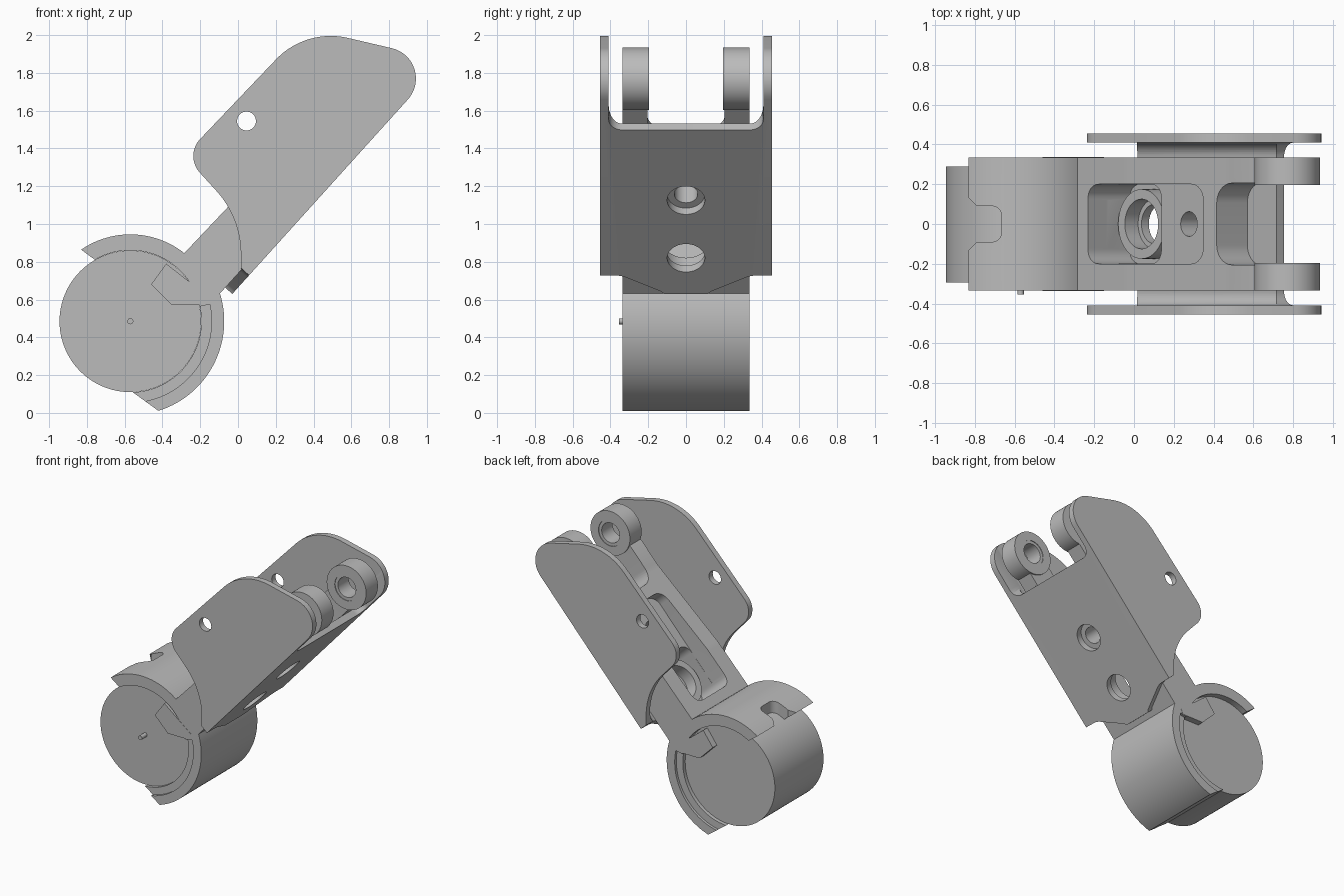
import bpy, bmesh, math
from mathutils import Matrix, Vector

cube = bpy.data.objects.get("Cube")
if cube:
    bpy.data.objects.remove(cube)

grey = bpy.data.materials.new("plain_grey")
grey.use_nodes = True
grey.diffuse_color = (0.5, 0.5, 0.5, 1)
grey.node_tree.nodes["Principled BSDF"].inputs["Base Color"].default_value = (0.5, 0.5, 0.5, 1)

WORLD = Matrix.Identity(4)
# Arm frame: x along the arm, z away from the channel floor
ARM = Matrix.Translation((-0.03, 0, 0.63)) @ Matrix.Rotation(math.radians(-47.9), 4, 'Y')
CX, CZ = -0.57, 0.485   # motor axis


def rounded(corners, steps=10):
    """Polygon from (a, b, radius) corners, with the corners filleted."""
    out = []
    for i, (a, b, r) in enumerate(corners):
        p = Vector((a, b))
        if r == 0:
            out.append(p)
            continue
        d0 = (Vector(corners[i - 1][:2]) - p).normalized()
        d1 = (Vector(corners[(i + 1) % len(corners)][:2]) - p).normalized()
        half = d0.angle(d1) / 2
        c = p + (d0 + d1).normalized() * r / math.sin(half)
        s = p + d0 * r / math.tan(half) - c
        e = p + d1 * r / math.tan(half) - c
        sweep = s.angle_signed(e)
        for k in range(steps + 1):
            out.append(c + Matrix.Rotation(-sweep * k / steps, 2) @ s)
    return out


def arc(r, a0, a1, n=40):
    angles = [math.radians(a0 + (a1 - a0) * k / n) for k in range(n + 1)]
    return [(CX + r * math.cos(a), CZ + r * math.sin(a)) for a in angles]


def circle(a, b, r, n=48):
    return [(a + r * math.cos(math.tau * k / n), b + r * math.sin(math.tau * k / n)) for k in range(n)]


def prism(name, pts, lo, hi, axis='Y', frame=WORLD):
    """Extrude a 2D outline along an axis of the given frame."""
    place = {'X': lambda a, b, t: (t, a, b),
             'Y': lambda a, b, t: (a, t, b),
             'Z': lambda a, b, t: (a, b, t)}[axis]
    bm = bmesh.new()
    face = bm.faces.new([bm.verts.new(place(p[0], p[1], lo)) for p in pts])
    ext = bmesh.ops.extrude_face_region(bm, geom=[face])
    move = Vector(place(0, 0, hi - lo))
    bmesh.ops.translate(bm, vec=move, verts=[g for g in ext["geom"] if isinstance(g, bmesh.types.BMVert)])
    bmesh.ops.recalc_face_normals(bm, faces=bm.faces)
    bm.transform(frame)
    me = bpy.data.meshes.new(name)
    bm.to_mesh(me)
    bm.free()
    me.materials.append(grey)
    ob = bpy.data.objects.new(name, me)
    bpy.context.collection.objects.link(ob)
    return ob


def boolean(ob, cutters, op='DIFFERENCE'):
    """Apply boolean operations and discard the cutters."""
    for c in cutters:
        m = ob.modifiers.new("cut", 'BOOLEAN')
        m.operation, m.solver, m.object = op, 'EXACT', c
        c.hide_render = True
    bpy.context.view_layer.update()
    ev = ob.evaluated_get(bpy.context.evaluated_depsgraph_get())
    ob.data = bpy.data.meshes.new_from_object(ev)
    ob.modifiers.clear()
    for c in cutters:
        bpy.data.objects.remove(c)
    return ob


def box2(a0, a1, b, r=0.0):
    return rounded([(a0, -b, r), (a1, -b, r), (a1, b, r), (a0, b, r)])


# Motor with its short shaft
prism("motor", circle(CX, CZ, 0.375, 96), -0.293, 0.288)
prism("motor_shaft", circle(CX, CZ, 0.016, 20), -0.355, -0.28)

# Clamp around the motor, thicker on the lower side
clamp = prism("motor_clamp", arc(0.46, 124.5, 30) + arc(0.497, 22, -72.6) + arc(0.376, -88, 120, 80),
              -0.335, 0.335)
notch = rounded([(-1.0, -0.17, 0), (-0.83, -0.13, 0), (-0.79, -0.09, 0), (-0.665, -0.09, 0.05),
                 (-0.665, 0.09, 0.05), (-0.79, 0.09, 0), (-0.83, 0.13, 0), (-1.0, 0.17, 0)])
cuts = [prism("notch_cutter", notch, 0.6, 1.2, 'Z')]
for s in (-1, 1):   # shallow step around the motor opening
    cuts.append(prism("step_cutter", arc(0.43, -95, 12) + arc(0.36, 12, -95), s * 0.315, s * 0.4))
boolean(clamp, cuts)

# Locking tabs on both clamp faces
tab = [(-0.46, 0.68), (-0.38, 0.79), (-0.15, 0.61), (-0.17, 0.57), (-0.35, 0.57)]
for s, side in ((-1, "front"), (1, "back")):
    prism(side + "_tab", tab, s * 0.28, s * 0.337)

# Sheet channel: U section trimmed by the side outline
t, half = 0.045, 0.455
inner = half - t
section = rounded([(-half, 0, 0), (half, 0, 0), (half, 1.2, 0), (inner, 1.2, 0), (inner, 0.05, 0.07),
                   (-inner, 0.05, 0.07), (-inner, 1.2, 0), (-half, 1.2, 0)])
outline = rounded([(-0.03, 0.63, 0), (1.087, 1.867, 0.165), (0.359, 2.037, 0.40), (-0.284, 1.362, 0.13),
                   (0.015, 1.033, 0.5), (0.015, 0.76, 0), (-0.07, 0.665, 0)], 16)
channel = prism("side_channel", section, -0.5, 1.8, 'X', ARM)
boolean(channel, [prism("outline_cutter", outline, -0.6, 0.6)], 'INTERSECT')
cuts = [prism("end_cutter", box2(1.17, 2.2, 0.409, 0.07), -0.1, 0.16, 'Z', ARM),
        prism("floor_hole_cutter", circle(0.256, 0, 0.1), -0.1, 0.2, 'Z', ARM),
        prism("screw_hole_cutter", circle(0.667, 0, 0.1), -0.1, 0.2, 'Z', ARM),
        prism("pin_hole_cutter", circle(0.045, 1.545, 0.05), -0.6, 0.6)]
for s in (-1, 1):   # tapered tongue at the lower end
    corner = rounded([(-0.2, s * 0.1, 0), (0.0, s * 0.1, 0.08), (0.13, s * 0.34, 0.12),
                      (0.135, s * 0.6, 0), (-0.2, s * 0.6, 0)])
    cuts.append(prism("tongue_cutter", corner, -0.1, 0.062, 'Z', ARM))
boolean(channel, cuts)

# Central arm with two pockets
side = rounded([(-0.08, 0.335, 0), (0.35, 0.325, 0.5), (1.02, 0.25, 0.4), (1.22, 0.25, 0),
                (1.38, 0.2, 0), (1.38, 0.05, 0), (-0.05, 0.05, 0)])
arm = prism("arm", side, -0.335, 0.335, 'Y', ARM)
boolean(arm, [prism("pocket_cutter", box2(0.067, 0.86, 0.2, 0.08), 0.19, 0.6, 'Z', ARM),
              prism("deep_pocket_cutter", box2(0.067, 0.46, 0.199, 0.07), -0.1, 0.5, 'Z', ARM),
              prism("fork_cutter", box2(0.95, 1.8, 0.205, 0.1), -0.1, 0.6, 'Z', ARM),
              prism("screw_cutter", circle(0.667, 0, 0.062), -0.1, 0.5, 'Z', ARM),
              prism("lug_clearance_cutter", circle(1.382, 0.17, 0.12), -0.5, 0.5, 'Y', ARM)])

# Ring seat around the floor hole
seat = prism("ring_seat", circle(0.256, 0, 0.175), 0.045, 0.14, 'Z', ARM)
boolean(seat, [prism("seat_cutter", circle(0.256, 0, 0.125), 0.0, 0.3, 'Z', ARM)])

# Lugs with bushings at the top end
for s, where in ((-1, "front"), (1, "back")):
    for part, r, bore, y0, y1 in (("_lug", 0.165, 0.098, 0.195, 0.335), ("_bushing", 0.1, 0.075, 0.2, 0.328)):
        lug = prism(where + part, circle(1.382, 0.17, r, 64), s * y0, s * y1, 'Y', ARM)
        boolean(lug, [prism("bore_cutter", circle(1.382, 0.17, bore), -0.6, 0.6, 'Y', ARM)])

# Smooth curved faces, keep edges sharp
for ob in bpy.context.scene.objects:
    ob.select_set(ob.type == 'MESH')
    if ob.type == 'MESH':
        bpy.context.view_layer.objects.active = ob
bpy.ops.object.shade_smooth_by_angle(angle=math.radians(30))
